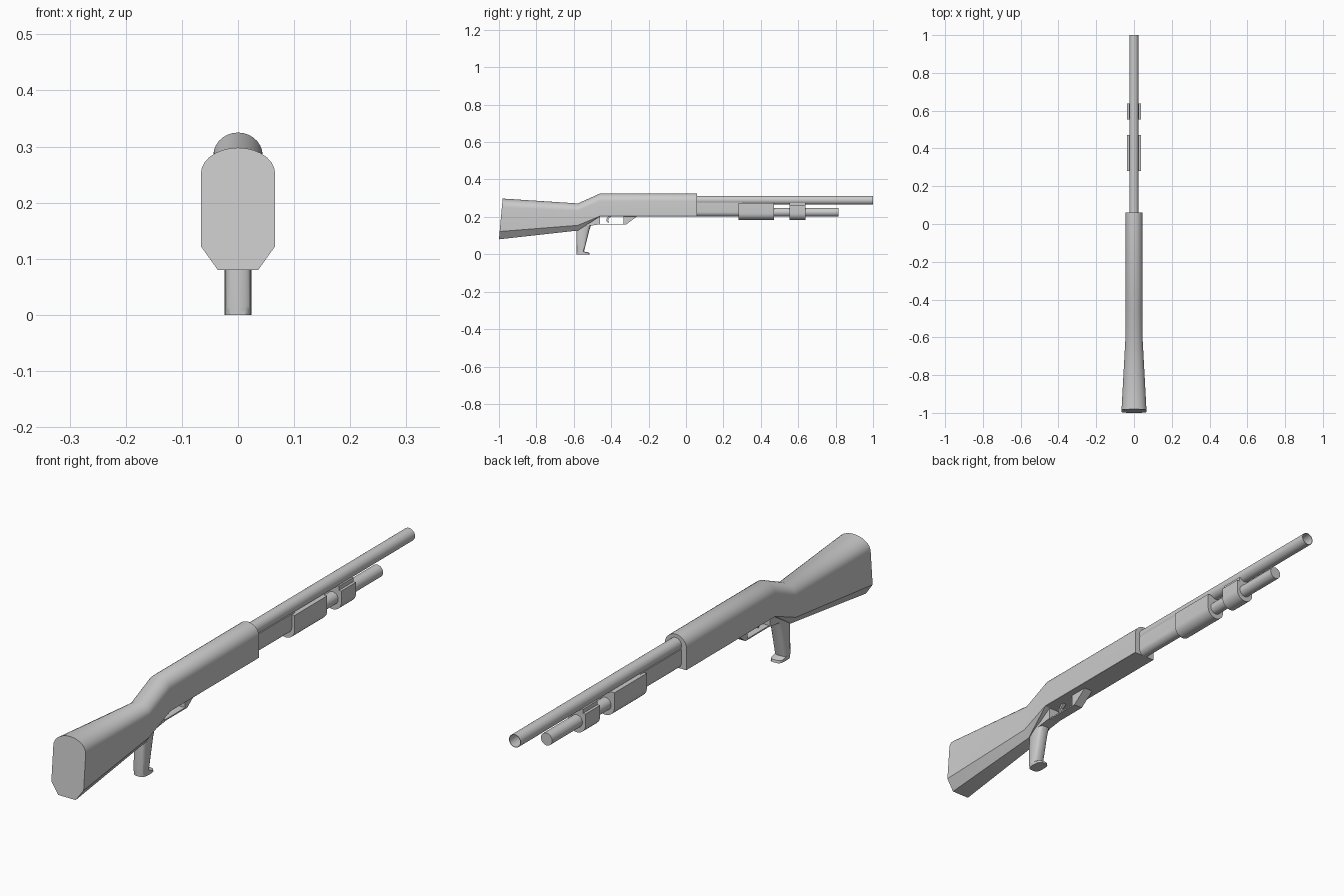
import bpy, bmesh, math

if "Cube" in bpy.data.objects:
    bpy.data.objects.remove(bpy.data.objects["Cube"])


def finish(bm, name, smooth=True):
    bmesh.ops.remove_doubles(bm, verts=bm.verts, dist=1e-5)
    bmesh.ops.recalc_face_normals(bm, faces=bm.faces)
    mesh = bpy.data.meshes.new(name)
    bm.to_mesh(mesh)
    bm.free()
    ob = bpy.data.objects.new(name, mesh)
    bpy.context.collection.objects.link(ob)
    if smooth:
        bpy.ops.object.select_all(action='DESELECT')
        ob.select_set(True)
        bpy.context.view_layer.objects.active = ob
        bpy.ops.object.shade_smooth_by_angle(angle=math.radians(30))
    return ob


def loft(name, rings, caps=True, closed=False):
    """Skin a list of equal-length point rings."""
    bm = bmesh.new()
    vs = [[bm.verts.new(p) for p in r] for r in rings]
    n = len(vs[0])
    pairs = list(zip(vs, vs[1:])) + ([(vs[-1], vs[0])] if closed else [])
    for a, b in pairs:
        for i in range(n):
            j = (i + 1) % n
            bm.faces.new((a[i], a[j], b[j], b[i]))
    if caps and not closed:
        bm.faces.new(vs[0])
        bm.faces.new(vs[-1])
    return finish(bm, name)


def plate(name, profile, half):
    """Extrude a (y, z) side profile across x."""
    bm = bmesh.new()
    a = [bm.verts.new((-half, y, z)) for y, z in profile]
    b = [bm.verts.new((half, y, z)) for y, z in profile]
    n = len(a)
    bm.faces.new(a)
    bm.faces.new(b)
    for i in range(n):
        j = (i + 1) % n
        bm.faces.new((a[i], a[j], b[j], b[i]))
    return finish(bm, name, False)


def body_ring(y, w, wb, zb, zc, zs, zt, lean=0):
    """Arched top, straight sides, chamfered flat bottom."""
    arc = [(w * math.cos(math.pi * i / 14), zs + (zt - zs) * math.sin(math.pi * i / 14)) for i in range(15)]
    pts = [(wb, zb), (w, zc)] + arc + [(-w, zc), (-wb, zb)]
    return [(x, y + lean * (z - zb), z) for x, z in pts]


def u_ring(y, w, zb, zt):
    """Flat top, straight sides, round bottom."""
    arc = [(-w * math.cos(math.pi * i / 14), zb + w - w * math.sin(math.pi * i / 14)) for i in range(15)]
    return [(x, y, z) for x, z in [(w, zt), (-w, zt)] + arc]


def circle(y, z, r, n=24):
    return [(r * math.cos(2 * math.pi * i / n), y, z + r * math.sin(2 * math.pi * i / n)) for i in range(n)]


# Stock, neck and receiver in one skin
loft("stock_and_receiver", [
    body_ring(-1.0, 0.066, 0.036, 0.08, 0.122, 0.252, 0.298, 0.09),
    body_ring(-0.578, 0.044, 0.024, 0.127, 0.155, 0.232, 0.272),
    body_ring(-0.46, 0.044, 0.043, 0.203, 0.204, 0.284, 0.325),
    body_ring(0.06, 0.044, 0.043, 0.203, 0.204, 0.284, 0.325)])

# Hollow barrel
bz = 0.289
loft("barrel", [circle(0.04, bz, 0.024), circle(1.0, bz, 0.024),
                circle(1.0, bz, 0.022), circle(0.08, bz, 0.022)])

# Magazine tube and the filler in front of the receiver
loft("magazine_tube", [circle(0.05, 0.225, 0.023), circle(0.815, 0.225, 0.023)])
loft("tube_cover", [u_ring(0.05, 0.024, 0.202, 0.276), u_ring(0.3, 0.024, 0.202, 0.276)])

# Sliding fore grip and barrel clamp
loft("fore_grip", [u_ring(0.28, 0.036, 0.183, 0.274), u_ring(0.47, 0.036, 0.183, 0.274)])
loft("barrel_clamp", [u_ring(0.553, 0.036, 0.183, 0.26), u_ring(0.638, 0.036, 0.183, 0.26)])
loft("clamp_saddle", [u_ring(0.553, 0.026, 0.23, 0.275), u_ring(0.638, 0.026, 0.23, 0.275)])


# Pistol grip: rounded sections from the neck to the flared foot
def grip_ring(z, back, front, w=0.024):
    c, d = (back + front) / 2, (front - back) / 2
    out = []
    for i in range(16):
        a = 2 * math.pi * i / 16
        s = [math.copysign(abs(f(a)) ** 0.6, f(a)) for f in (math.cos, math.sin)]
        out.append((w * s[0], c + d * s[1], z))
    return out


loft("pistol_grip", [
    grip_ring(0.17, -0.585, -0.503), grip_ring(0.125, -0.586, -0.518),
    grip_ring(0.015, -0.586, -0.545), grip_ring(0.009, -0.586, -0.518),
    grip_ring(0.0, -0.586, -0.516)])

# Guard mount, guard and trigger
plate("guard_mount", [(-0.585, 0.128), (-0.52, 0.152), (-0.46, 0.16), (-0.46, 0.21), (-0.56, 0.17)], 0.022)
plate("trigger_guard", [(-0.465, 0.158), (-0.322, 0.158), (-0.258, 0.206),
                        (-0.335, 0.206), (-0.335, 0.163), (-0.465, 0.163)], 0.018)
plate("trigger", [(-0.412, 0.206), (-0.425, 0.19), (-0.425, 0.178), (-0.416, 0.168),
                  (-0.41, 0.17), (-0.416, 0.18), (-0.415, 0.19), (-0.395, 0.206)], 0.006)
